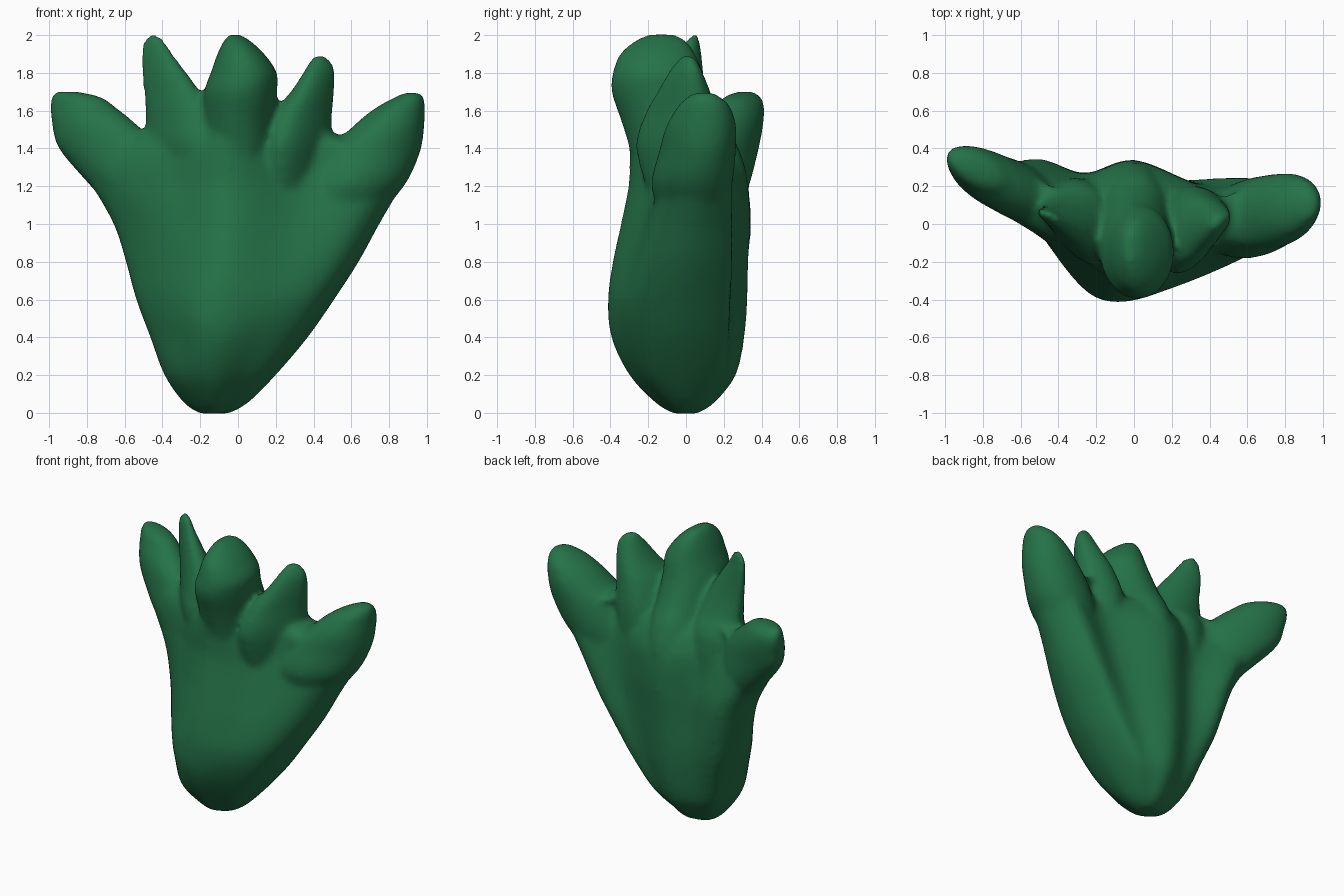
import bpy
import bmesh
import math

cube = bpy.data.objects.get("Cube")
if cube:
    bpy.data.objects.remove(cube, do_unlink=True)

SIDES = 32


def blend(a, b, c, d, t):
    """Smooth curve from b to c for tuples of any length."""
    return [q + .5 * t * (r - p + t * (2 * p - 5 * q + 4 * r - s + t * (3 * (q - r) + s - p)))
            for p, q, r, s in zip(a, b, c, d)]


def refine(rows, steps=4):
    """Fill in smooth rows between the given heights."""
    full = [rows[0]] + rows + [rows[-1]]
    out = [blend(*full[i:i + 4], k / steps)
           for i in range(len(rows) - 1) for k in range(steps)]
    return out + [rows[-1]]


def loft(bm, outlines):
    """Skin a stack of closed outlines and cap both ends."""
    rings = [[bm.verts.new(p) for p in outline] for outline in outlines]
    for low, high in zip(rings, rings[1:]):
        for i in range(len(low)):
            j = (i + 1) % len(low)
            bm.faces.new((low[i], low[j], high[j], high[i]))
    bm.faces.new(list(reversed(rings[0])))
    bm.faces.new(rings[-1])


def add_lobe(bm, rows, skew=0.0, taper=0.0):
    """Oval slices: height, x range, y range; taper thins the +x edge."""
    outlines = []
    for z, x0, x1, y0, y1 in refine(rows):
        outline = []
        for i in range(SIDES):
            a = math.tau * i / SIDES
            dx = (x1 - x0) / 2 * math.cos(a)
            dy = (y1 - y0) / 2 * math.sin(a) * (1 - taper * math.cos(a))
            outline.append(((x0 + x1) / 2 + dx, (y0 + y1) / 2 + dy + skew * dx, z))
        outlines.append(outline)
    loft(bm, outlines)


def add_body(bm, rows):
    """Winged slices: height, right wing x and y range, left wing, front, back."""
    outlines = []
    for z, rx, r0, r1, lx, l0, l1, front, back in refine(rows):
        mid = -.13 + .09 * min(z, 1)
        inset = .09 * (lx - rx)
        dip = .1 * max(z - .2, 0)
        swell, rise = min(2 * z, 1), max(z - .6, 0)
        ra, la = rx + inset, lx - inset
        pts = [(rx, (r0 + r1) / 2), (ra, r0),
               ((ra + mid) / 2, (r0 + front) / 2 - .08 * swell + .1 * rise),
               (mid, front),
               ((la + mid) / 2, (l0 + front) / 2 - .03 * swell + .13 * rise),
               (la, l0), (lx, (l0 + l1) / 2), (la, l1),
               ((lx + mid) / 2, (l1 + back) / 2 - dip), (mid + .04, back),
               (.38 * rx + .62 * mid, (r1 + back) / 2 - dip), (ra, r1)]
        n = len(pts)
        outlines.append([(*blend(*(pts[(i + k) % n] for k in (-1, 0, 1, 2)), t / 5), z)
                         for i in range(n) for t in range(5)])
    loft(bm, outlines)


bm = bmesh.new()

# Body that widens into the two outer lobes
add_body(bm, [
    (-.004, -.2, -.04, .04, -.05, -.04, .04, -.07, .06),
    (.05, -.285, -.08, .08, .05, -.08, .08, -.16, .15),
    (.2, -.39, -.17, .16, .2, -.18, .17, -.3, .265),
    (.4, -.465, -.16, .23, .37, -.22, .2, -.395, .31),
    (.6, -.54, -.12, .29, .51, -.23, .22, -.413, .325),
    (.8, -.595, -.07, .325, .64, -.2, .235, -.388, .33),
    (1, -.66, -.03, .345, .75, -.16, .24, -.345, .34),
    (1.2, -.775, .02, .335, .865, -.12, .24, -.305, .33),
    (1.3, -.84, .05, .33, .9, -.1, .235, -.3, .3),
    (1.4, -.78, .05, .3, .79, -.1, .2, -.3, .25),
    (1.5, -.48, 0, .18, .42, -.06, .12, -.3, .18)])

# Outer right lobe
add_lobe(bm, [
    (1.05, -.64, -.4, .05, .26), (1.2, -.78, -.38, .0, .32),
    (1.4, -.95, -.42, .05, .36), (1.53, -.985, -.54, .1, .39),
    (1.62, -.995, -.65, .17, .4), (1.67, -.99, -.72, .21, .385),
    (1.7, -.965, -.84, .27, .355)], -.35)

# Pointed inner right leaf
add_lobe(bm, [
    (1.1, -.45, -.15, -.1, .25), (1.4, -.49, -.1, -.18, .23),
    (1.55, -.49, -.12, -.15, .15), (1.7, -.5, -.2, -.09, .1),
    (1.9, -.52, -.345, -.01, .075), (1.97, -.5, -.39, .01, .07),
    (2.005, -.47, -.425, .03, .06)], -.4, -.3)

# Tall centre leaf
add_lobe(bm, [
    (.9, -.12, .12, -.2, .25), (1.2, -.18, .19, -.26, .325),
    (1.4, -.19, .2, -.3, .28), (1.55, -.19, .2, -.345, .19),
    (1.7, -.18, .207, -.395, .12), (1.8, -.145, .207, -.388, .09),
    (1.9, -.11, .14, -.35, .05), (1.97, -.075, .065, -.27, 0),
    (2.003, -.05, .01, -.2, -.06)])

# Pointed inner left leaf
add_lobe(bm, [
    (1.1, .15, .45, -.15, .2), (1.4, .13, .49, -.23, .2),
    (1.6, .2, .5, -.18, .16), (1.7, .28, .51, -.13, .13),
    (1.8, .345, .515, -.08, .09), (1.86, .38, .495, -.04, .06),
    (1.895, .41, .46, -.02, .03)], .4, .3)

# Outer left lobe
add_lobe(bm, [
    (1, .35, .7, -.12, .18), (1.2, .36, .88, -.18, .24),
    (1.38, .46, .965, -.14, .26), (1.5, .59, .985, -.11, .265),
    (1.58, .68, .99, -.07, .25), (1.64, .77, .99, -.03, .22),
    (1.695, .88, .975, .04, .15)], .15)

bmesh.ops.recalc_face_normals(bm, faces=bm.faces)
mesh = bpy.data.meshes.new("leafy_plant")
bm.to_mesh(mesh)
bm.free()
plant = bpy.data.objects.new("leafy_plant", mesh)
bpy.context.collection.objects.link(plant)

# Leaf colour
green = bpy.data.materials.new("leaf_green")
green.use_nodes = True
colour = (.018, .17, .065, 1)
green.diffuse_color = colour
green.node_tree.nodes["Principled BSDF"].inputs["Base Color"].default_value = colour
mesh.materials.append(green)

# Fuse the lobes into one soft skin
fuse = plant.modifiers.new("fuse", "REMESH")
fuse.mode = "VOXEL"
fuse.voxel_size = .02
fuse.use_smooth_shade = True
soften = plant.modifiers.new("soften", "SMOOTH")
soften.factor = .5
soften.iterations = 8
